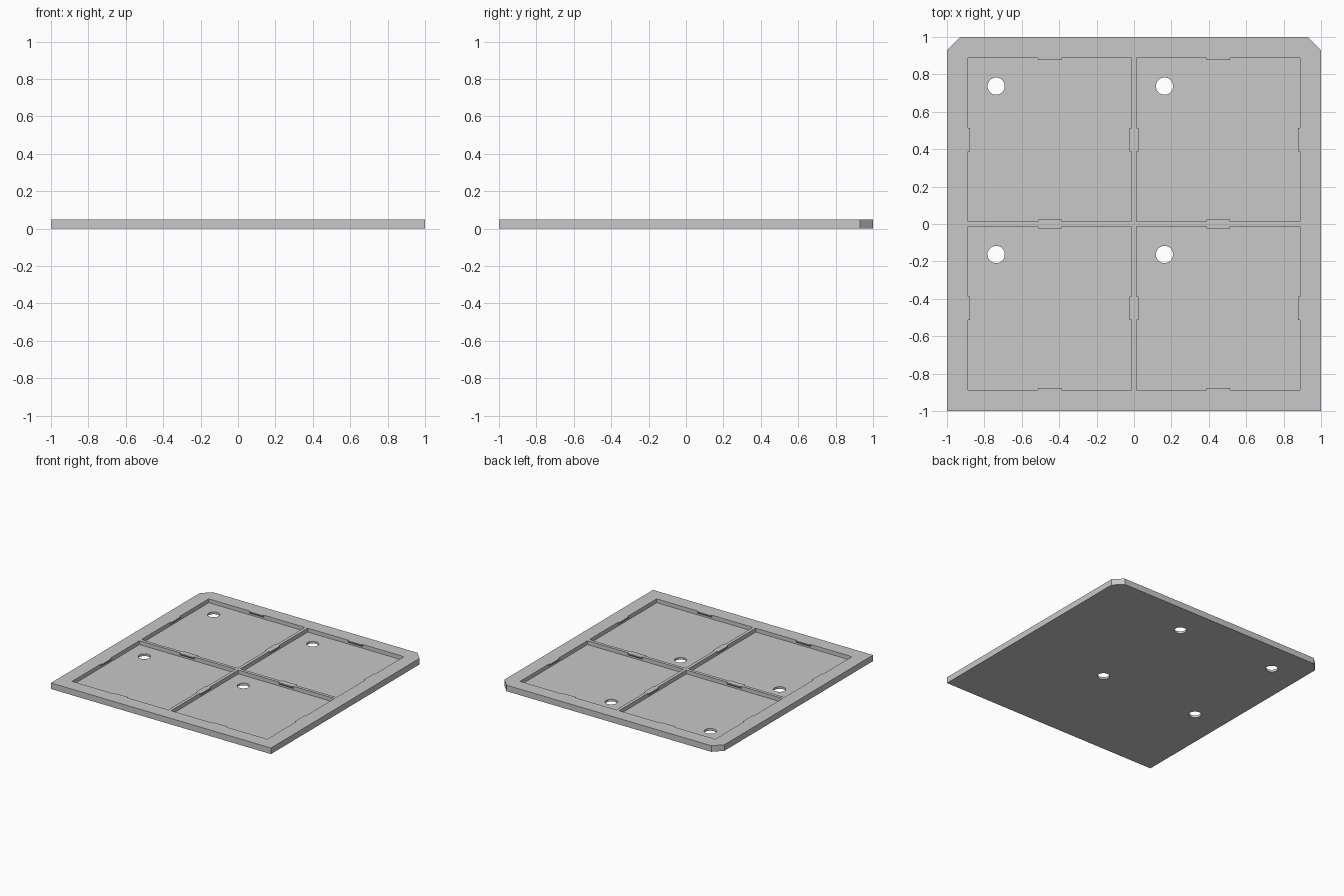
import bpy, bmesh, math
from mathutils import Matrix, Vector

if "Cube" in bpy.data.objects:
    bpy.data.objects.remove(bpy.data.objects["Cube"])

T = 0.05          # tray thickness
FLOOR = 0.018     # pocket floor height
HALF = 0.437      # half pocket width
PITCH = 0.45      # pocket centre offset
CUT = 0.07        # clipped back corners
CENTRES = [(x, y) for x in (-PITCH, PITCH) for y in (-PITCH, PITCH)]

grey = bpy.data.materials.new("light_grey")
grey.diffuse_color = (0.58, 0.58, 0.58, 1)
grey.use_nodes = True
grey.node_tree.nodes["Principled BSDF"].inputs["Base Color"].default_value = grey.diffuse_color


def make(name, bm):
    bmesh.ops.recalc_face_normals(bm, faces=bm.faces)
    me = bpy.data.meshes.new(name)
    bm.to_mesh(me)
    bm.free()
    me.materials.append(grey)
    ob = bpy.data.objects.new(name, me)
    bpy.context.collection.objects.link(ob)
    return ob


def prism(bm, points, offset):
    """Extrude a closed polygon along an offset."""
    face = bm.faces.new([bm.verts.new(p) for p in points])
    ext = bmesh.ops.extrude_face_region(bm, geom=[face])
    verts = [g for g in ext["geom"] if isinstance(g, bmesh.types.BMVert)]
    bmesh.ops.translate(bm, verts=verts, vec=offset)
    if face.is_valid and not any(len(e.link_faces) != 2 for e in face.edges):
        return
    bm.faces.new([v for v in face.verts]) if not face.is_valid else None


# Square plate with two clipped back corners
bm = bmesh.new()
outline = [(-1, -1), (1, -1), (1, 1 - CUT), (1 - CUT, 1), (-1 + CUT, 1), (-1, 1 - CUT)]
prism(bm, [(x, y, 0) for x, y in outline], (0, 0, T))
tray = make("tray", bm)

# Four square pockets
bm = bmesh.new()
for x, y in CENTRES:
    m = Matrix.Translation((x, y, FLOOR + 0.05)) @ Matrix.Diagonal((2 * HALF, 2 * HALF, 0.1, 1))
    bmesh.ops.create_cube(bm, size=1, matrix=m)
pockets = make("pocket_cutter", bm)

# Push-out hole near the back left of each pocket
bm = bmesh.new()
for x, y in CENTRES:
    bmesh.ops.create_cone(bm, cap_ends=True, segments=32, radius1=0.046, radius2=0.046,
                          depth=0.3, matrix=Matrix.Translation((x - 0.287, y + 0.287, 0)))
holes = make("hole_cutter", bm)

for cutter in (pockets, holes):
    cutter.hide_render = True
    mod = tray.modifiers.new(cutter.name, "BOOLEAN")
    mod.operation = "DIFFERENCE"
    mod.solver = "EXACT"
    mod.object = cutter

# Bake the cuts and drop the cutters
graph = bpy.context.evaluated_depsgraph_get()
mesh = bpy.data.meshes.new_from_object(tray.evaluated_get(graph))
tray.modifiers.clear()
tray.data = mesh
for cutter in (pockets, holes):
    bpy.data.objects.remove(cutter)

# Small wedge tabs at the middle of every pocket wall, flush with the rim
bm = bmesh.new()
for x, y in CENTRES:
    for k in range(4):
        m = Matrix.Translation((x, y, 0)) @ Matrix.Rotation(k * math.pi / 2, 4, "Z")
        section = [(HALF, T), (HALF - 0.011, T), (HALF - 0.011, T - 0.007), (HALF, T - 0.018)]
        pts = [m @ Vector((u, -0.063, z)) for u, z in section]
        prism(bm, pts, m.to_3x3() @ Vector((0, 0.126, 0)))
make("snap_tabs", bm)
